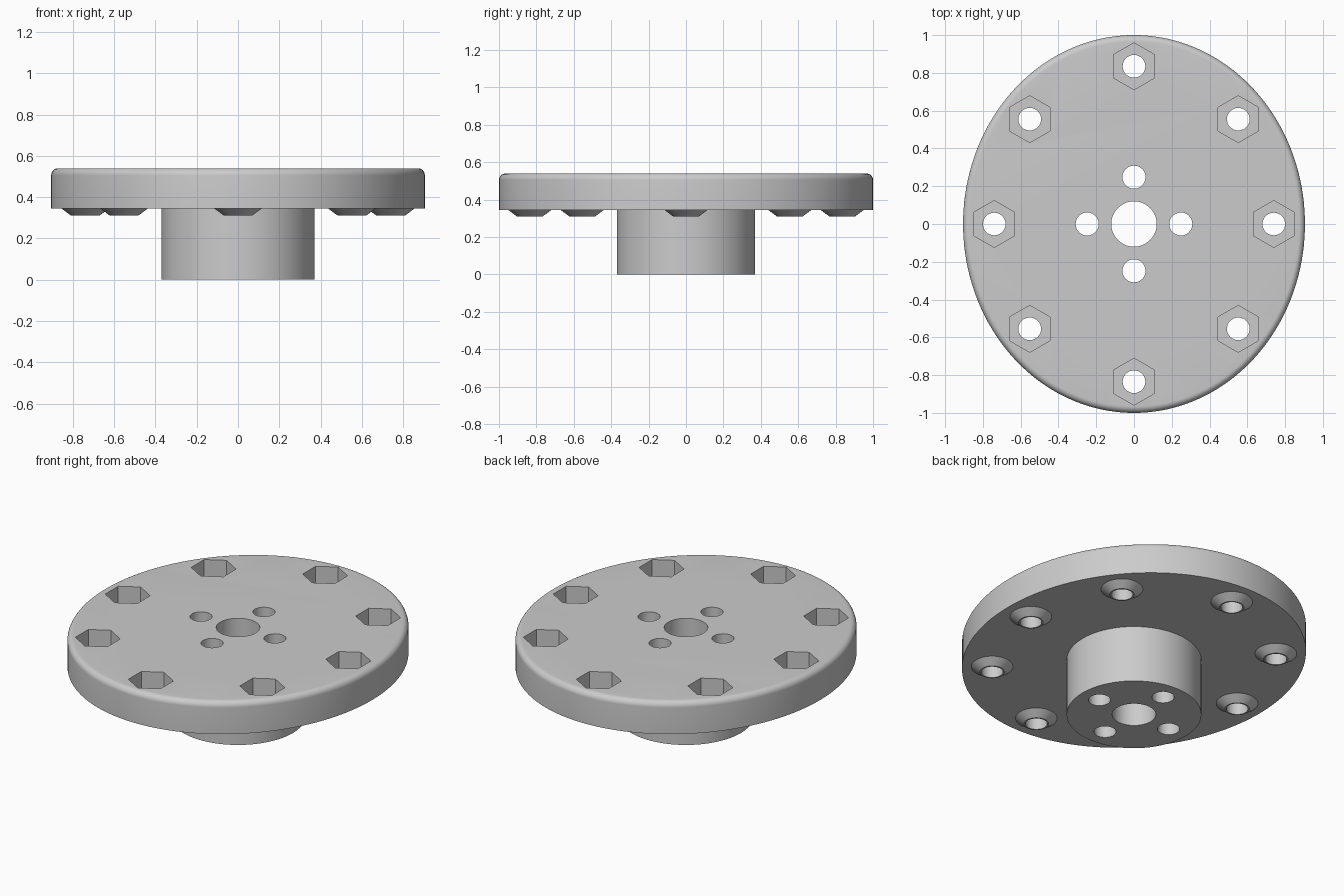
import bpy
import bmesh
import math

cube = bpy.data.objects.get("Cube")
if cube:
    bpy.data.objects.remove(cube, do_unlink=True)

# Single plain grey material
grey = bpy.data.materials.new("light_grey")
grey.use_nodes = True
colour = (0.6, 0.6, 0.6, 1)
grey.diffuse_color = colour
grey.node_tree.nodes["Principled BSDF"].inputs["Base Color"].default_value = colour

PLATE_BOTTOM, PLATE_TOP = 0.345, 0.54
POCKET_FLOOR = 0.4
BOSS_BOTTOM = 0.31


def lathe(name, profile, sides, at=(0, 0), stretch=(1, 1), turn=0):
    """Closed solid from (radius, z) rings, bottom to top."""
    bm = bmesh.new()
    rings = []
    for r, z in profile:
        ring = []
        for i in range(sides):
            a = turn + math.tau * i / sides
            ring.append(bm.verts.new((at[0] + r * math.cos(a) * stretch[0],
                                      at[1] + r * math.sin(a) * stretch[1], z)))
        rings.append(ring)
    for low, high in zip(rings, rings[1:]):
        for i in range(sides):
            j = (i + 1) % sides
            bm.faces.new((low[i], low[j], high[j], high[i]))
    bm.faces.new(rings[0][::-1])
    bm.faces.new(rings[-1])
    mesh = bpy.data.meshes.new(name)
    bm.to_mesh(mesh)
    bm.free()
    mesh.materials.append(grey)
    obj = bpy.data.objects.new(name, mesh)
    bpy.context.collection.objects.link(obj)
    return obj


def combine(body, parts, operation):
    """Apply one boolean per helper part, then discard the helper."""
    for part in parts:
        part.hide_render = True
        mod = body.modifiers.new(operation.title(), "BOOLEAN")
        mod.operation = operation
        mod.solver = "EXACT"
        mod.object = part
        bpy.context.view_layer.objects.active = body
        bpy.ops.object.modifier_apply(modifier=mod.name)
        bpy.data.objects.remove(part, do_unlink=True)


# Oval plate with a rounded upper rim
FILLET = 0.035
rim = [(1, PLATE_BOTTOM)]
for step in range(9):
    a = math.pi / 2 * step / 8
    rim.append((1 - FILLET + FILLET * math.cos(a),
                PLATE_TOP - FILLET + FILLET * math.sin(a)))
plate = lathe("mounting_plate", rim, 160, stretch=(0.905, 1))

# Bolt positions around the plate
bolts = [(0.74, 0), (-0.74, 0), (0, 0.835), (0, -0.835)]
bolts += [(sx * 0.552, sy * 0.555) for sx in (-1, 1) for sy in (-1, 1)]

# Round hub and tapered bosses below the plate
added = [lathe("hub", [(0.37, 0), (0.37, 0.4)], 96)]
for p in bolts:
    added.append(lathe("boss", [(0.068, BOSS_BOTTOM), (0.115, PLATE_BOTTOM),
                                (0.115, 0.36)], 48, p))
combine(plate, added, "UNION")

# Hexagonal nut pockets and bolt holes
cutters = []
for p in bolts:
    cutters.append(lathe("nut_pocket", [(0.124, POCKET_FLOOR), (0.124, 0.6)],
                         6, p, turn=math.pi / 6))
    cutters.append(lathe("bolt_hole", [(0.06, 0.2), (0.06, 0.6)], 32, p))

# Shaft hole and four screw holes through the hub
cutters.append(lathe("shaft_hole", [(0.12, -0.1), (0.12, 0.7)], 64))
for i in range(4):
    a = i * math.pi / 2
    cutters.append(lathe("screw_hole", [(0.061, -0.1), (0.061, 0.7)], 32,
                         (0.248 * math.cos(a), 0.248 * math.sin(a))))
combine(plate, cutters, "DIFFERENCE")

# Smooth curved walls, keep crisp edges
bpy.ops.object.select_all(action="DESELECT")
plate.select_set(True)
bpy.context.view_layer.objects.active = plate
bpy.ops.object.shade_smooth_by_angle(angle=math.radians(30))
